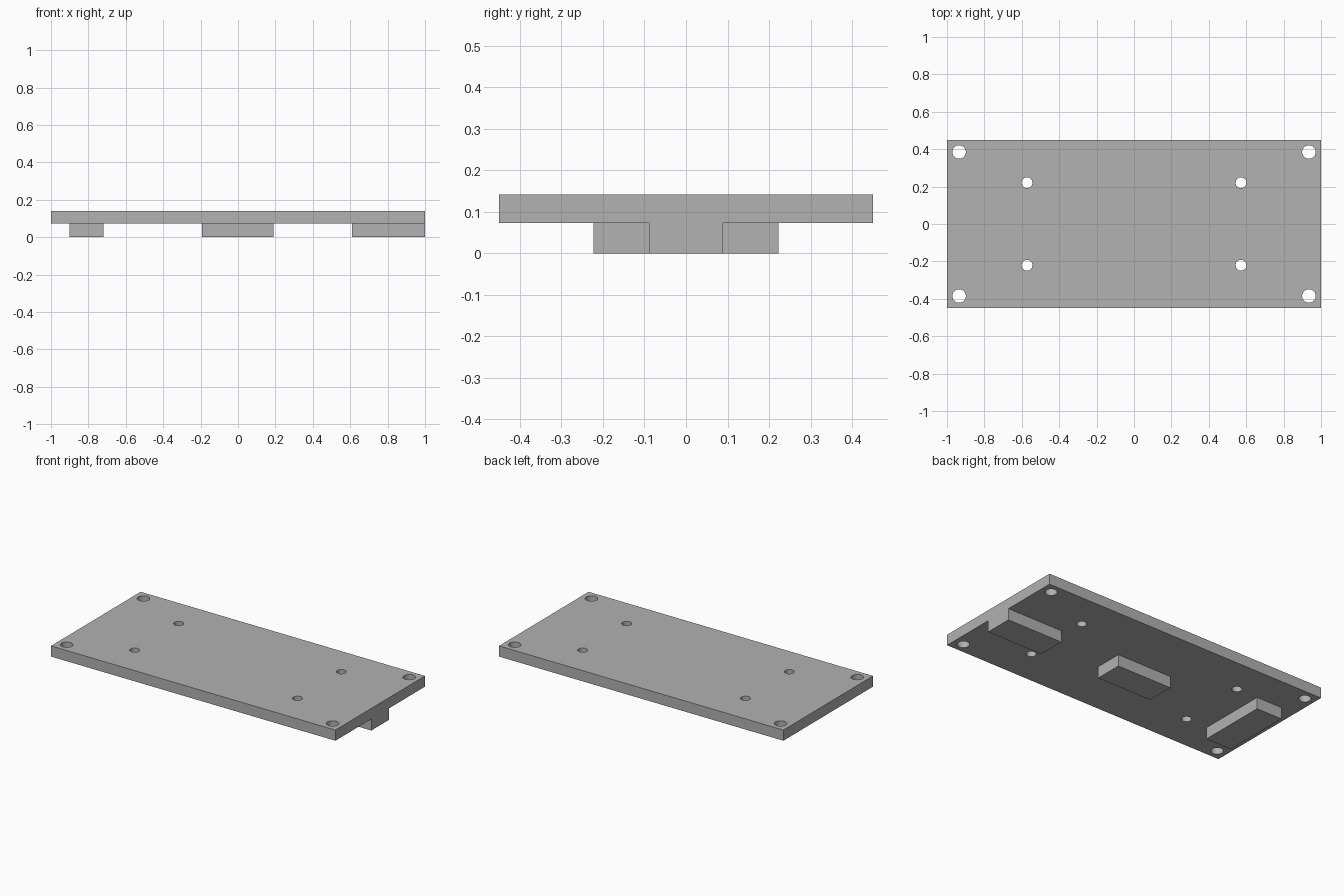
import bpy, bmesh
from mathutils import Matrix, Vector

default = bpy.data.objects.get("Cube")
if default:
    bpy.data.objects.remove(default, do_unlink=True)

UNDERSIDE, TOP = 0.073, 0.141

grey = bpy.data.materials.new("plain grey")
grey.use_nodes = True
colour = (0.445, 0.445, 0.445, 1)
grey.diffuse_color = colour
for node in grey.node_tree.nodes:
    if node.type == 'BSDF_PRINCIPLED':
        node.inputs["Base Color"].default_value = colour


def add_object(name, bm):
    mesh = bpy.data.meshes.new(name)
    bm.to_mesh(mesh)
    bm.free()
    mesh.materials.append(grey)
    obj = bpy.data.objects.new(name, mesh)
    bpy.context.collection.objects.link(obj)
    return obj


def box(name, low, high):
    low, high = Vector(low), Vector(high)
    bm = bmesh.new()
    bmesh.ops.create_cube(bm, size=1, matrix=Matrix.Translation((low + high) / 2)
                          @ Matrix.Diagonal((*(high - low), 1)))
    return add_object(name, bm)


# Base plate
plate = box("base_plate", (-1, -0.45, UNDERSIDE), (1, 0.45, TOP))

# Drill cutters: large corner holes and smaller inner holes
drills = bmesh.new()
for x, y, radius in ((0.935, 0.385, 0.036), (0.572, 0.221, 0.029)):
    for sx in (-1, 1):
        for sy in (-1, 1):
            bmesh.ops.create_cone(drills, cap_ends=True, segments=40,
                                  radius1=radius, radius2=radius, depth=0.3,
                                  matrix=Matrix.Translation((sx * x, sy * y, TOP)))
cutter = add_object("hole_cutter", drills)
cutter.hide_render = True

# Cut the holes, then discard the cutter
cut = plate.modifiers.new("holes", 'BOOLEAN')
cut.operation = 'DIFFERENCE'
cut.solver = 'EXACT'
cut.object = cutter
bpy.ops.object.select_all(action='DESELECT')
plate.select_set(True)
bpy.context.view_layer.objects.active = plate
bpy.ops.object.modifier_apply(modifier=cut.name)
bpy.data.objects.remove(cutter, do_unlink=True)

# Smooth hole walls, crisp plate edges
bpy.ops.object.shade_smooth_by_angle()

# Locating blocks under the plate: crosswise, central and flush with the end
for name, x0, x1, half_width in (("cross_block", -0.9, -0.72, 0.223),
                                 ("centre_block", -0.193, 0.19, 0.089),
                                 ("end_block", 0.61, 1, 0.089)):
    box(name, (x0, -half_width, 0), (x1, half_width, UNDERSIDE))
